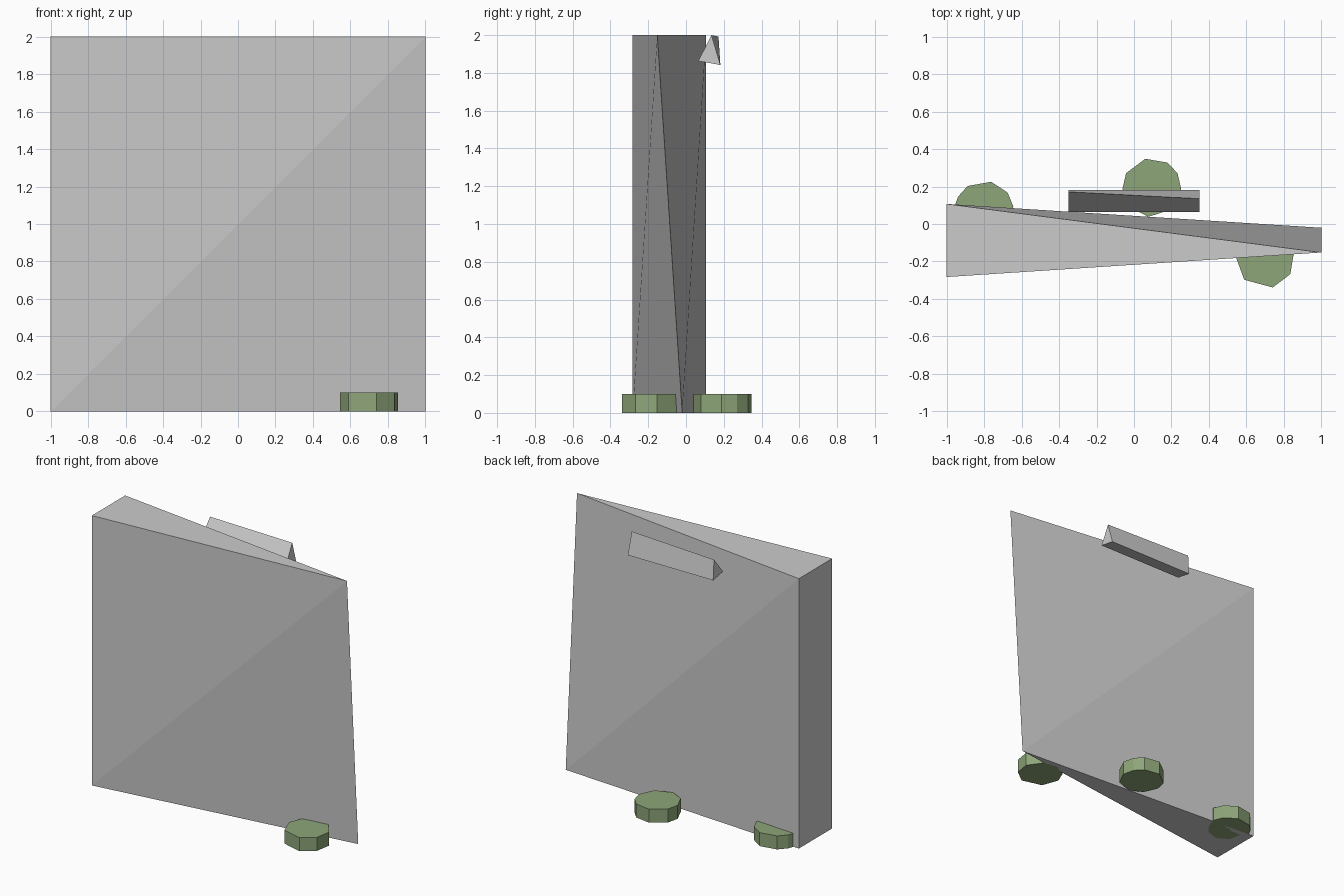
import bpy
from math import cos, sin, radians

if "Cube" in bpy.data.objects:
    bpy.data.objects.remove(bpy.data.objects["Cube"])

stone = (0.60, 0.57, 0.54, 1)
green = bpy.data.materials.new("moss_green")
green.diffuse_color = (0.27, 0.38, 0.19, 1)
green.use_nodes = True
green.node_tree.nodes["Principled BSDF"].inputs["Base Color"].default_value = green.diffuse_color


def make(name, verts, faces, mat=None):
    me = bpy.data.meshes.new(name)
    me.from_pydata(verts, [], faces)
    me.update()
    ob = bpy.data.objects.new(name, me)
    bpy.context.collection.objects.link(ob)
    if mat:
        me.materials.append(mat)
    return ob


# Twisted wedge slab: rectangular thick end at left, slanted sharp edge at right
make("wedge_slab",
     [(-1, -0.283, 0), (-1, 0.107, 0), (1, -0.02, 0),
      (-1, -0.283, 2), (-1, 0.107, 2), (1, -0.152, 2)],
     [(0, 1, 2), (3, 5, 4), (0, 3, 4, 1),
      (0, 2, 5), (0, 5, 3),        # front
      (1, 4, 2), (2, 4, 5)])       # back

# Triangular bar behind the top edge, its ridge slightly skewed
make("ridge_bar",
     [(-0.35, 0.065, 1.863), (-0.35, 0.182, 1.842), (-0.35, 0.172, 1.992),
      (0.35, 0.065, 1.863), (0.35, 0.182, 1.842), (0.35, 0.135, 2.0)],
     [(0, 2, 1), (3, 4, 5), (0, 1, 4, 3), (1, 2, 5, 4), (2, 0, 3, 5)])


# Uneven many-sided discs on the ground
def disc(name, cx, cy, angles, r=0.157, h=0.1):
    n = len(angles)
    ring = [(cx + r * cos(radians(a)), cy + r * sin(radians(a))) for a in angles]
    verts = [(x, y, z) for z in (0, h) for x, y in ring]
    sides = [(i, (i + 1) % n, (i + 1) % n + n, i + n) for i in range(n)]
    make(name, verts, [tuple(reversed(range(n))), tuple(range(n, 2 * n))] + sides, green)


disc("front_bush", 0.70, -0.187, [12, 60, 98, 140, 176, 225, 285, 329])
disc("back_bush", 0.095, 0.195, [-3, 29, 58, 103, 151, 183, 225, 264, 312])
disc("corner_bush", -0.80, 0.073, [8, 37, 76, 124, 152, 167, 215, 265, 315])
